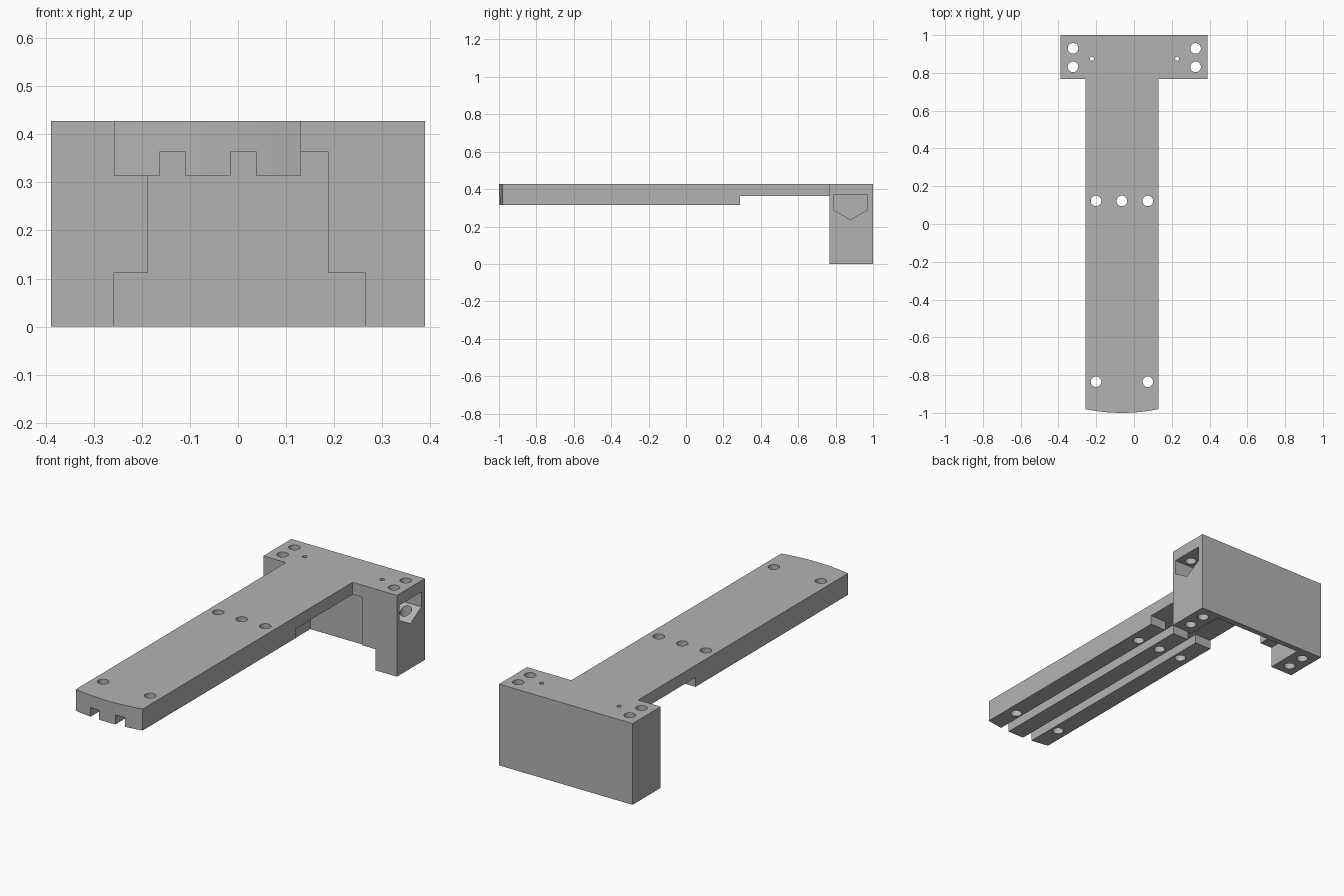
import bpy, bmesh, math
from mathutils import Vector

cube = bpy.data.objects.get("Cube")
if cube:
    bpy.data.objects.remove(cube, do_unlink=True)

grey = bpy.data.materials.new("plain_grey")
grey.use_nodes = True
colour = (0.45, 0.45, 0.45, 1)
grey.diffuse_color = colour
grey.node_tree.nodes["Principled BSDF"].inputs["Base Color"].default_value = colour


def prism(name, points, depth):
    """Extrude a closed 3D outline along a vector."""
    bm = bmesh.new()
    face = bm.faces.new([bm.verts.new(p) for p in points])
    ext = bmesh.ops.extrude_face_region(bm, geom=[face])
    moved = [v for v in ext["geom"] if isinstance(v, bmesh.types.BMVert)]
    bmesh.ops.translate(bm, verts=moved, vec=Vector(depth))
    bmesh.ops.recalc_face_normals(bm, faces=bm.faces)
    mesh = bpy.data.meshes.new(name)
    bm.to_mesh(mesh)
    bm.free()
    mesh.materials.append(grey)
    obj = bpy.data.objects.new(name, mesh)
    bpy.context.collection.objects.link(obj)
    return obj


def box(name, x, y, z):
    outline = [(x[0], y[0], z[0]), (x[1], y[0], z[0]), (x[1], y[1], z[0]), (x[0], y[1], z[0])]
    return prism(name, outline, (0, 0, z[1] - z[0]))


def hole(x, y, r, n=32):
    ring = [(x + r * math.cos(2 * math.pi * i / n), y + r * math.sin(2 * math.pi * i / n), -0.1)
            for i in range(n)]
    return prism("hole_cutter", ring, (0, 0, 0.7))


def combine(target, tool, operation="DIFFERENCE"):
    mod = target.modifiers.new("combine", "BOOLEAN")
    mod.operation, mod.object, mod.solver = operation, tool, "EXACT"
    bpy.context.view_layer.objects.active = target
    bpy.ops.object.modifier_apply(modifier=mod.name)
    bpy.data.objects.remove(tool, do_unlink=True)


TOP, CEILING, ARM_BOTTOM = 0.428, 0.364, 0.315
LEFT, RIGHT, FRONT, BLOCK_FRONT = -0.258, 0.131, -0.98, 0.767

# Arm with a gently bowed front end
middle, half = (LEFT + RIGHT) / 2, (RIGHT - LEFT) / 2
outline = [(RIGHT, 0.9, ARM_BOTTOM), (LEFT, 0.9, ARM_BOTTOM)]
for i in range(17):
    t = -1 + i / 8
    outline.append((middle + half * t, FRONT - 0.02 * (1 - t * t), ARM_BOTTOM))
arm = prism("arm", outline, (0, 0, TOP - ARM_BOTTOM))

# Two lengthwise grooves and the shallow relief under the arm
for x in ((-0.162, -0.11), (-0.015, 0.038)):
    combine(arm, box("groove_cutter", x, (-1.2, 0.5), (0.2, CEILING)))
combine(arm, box("relief_cutter", (-0.5, 0.5), (0.29, 1.2), (0.2, CEILING)))

# End block joined to the arm
bracket = box("bracket", (-0.389, 0.389), (BLOCK_FRONT, 1.0), (0, TOP))
combine(bracket, arm, "UNION")

# Stepped recess open to the front and below, leaving a thin back wall
recess = [(-0.258, -0.1), (0.265, -0.1), (0.265, 0.111), (0.187, 0.111),
          (0.187, CEILING), (-0.187, CEILING), (-0.187, 0.111), (-0.258, 0.111)]
combine(bracket, prism("recess_cutter", [(x, 0.7, z) for x, z in recess], (0, 0.27, 0)))

# Pointed pocket in the left leg
pocket = [(0.788, 0.368), (0.97, 0.368), (0.97, 0.29), (0.879, 0.237), (0.788, 0.29)]
combine(bracket, prism("pocket_cutter", [(0.265, y, z) for y, z in pocket], (0.3, 0, 0)))

# Screw holes and pin holes
screws = [(x, y) for x in (-0.323, 0.326) for y in (0.832, 0.93)]
screws += [(x, 0.122) for x in (-0.201, -0.064, 0.073)]
screws += [(x, -0.835) for x in (-0.201, 0.073)]
for x, y in screws:
    combine(bracket, hole(x, y, 0.028))
for x in (-0.223, 0.228):
    combine(bracket, hole(x, 0.875, 0.011, 16))

# Smooth hole walls, crisp edges
bpy.ops.object.select_all(action="DESELECT")
bracket.select_set(True)
bpy.context.view_layer.objects.active = bracket
bpy.ops.object.shade_smooth_by_angle(angle=math.radians(30))
